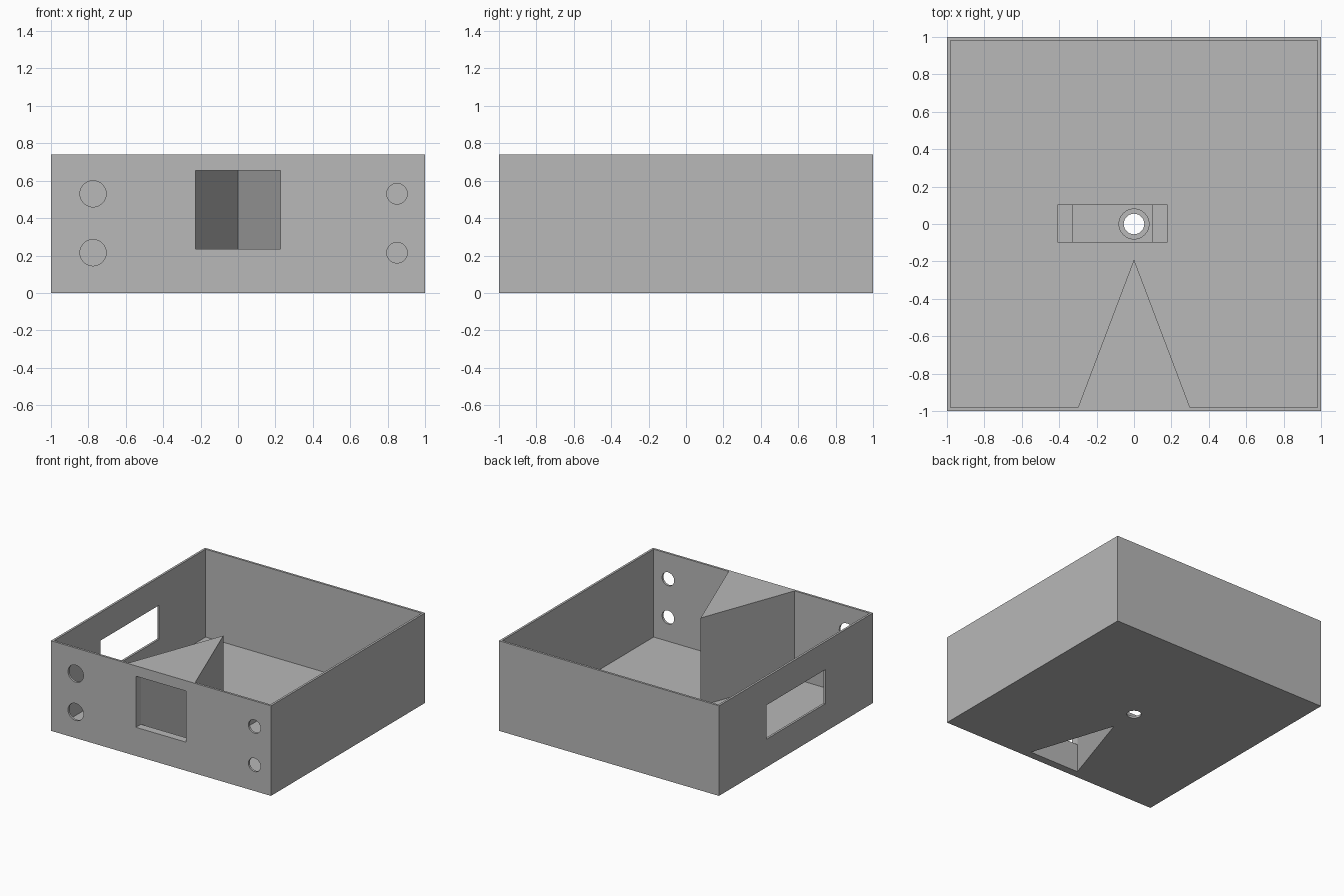
import bpy
import bmesh
from math import cos, sin, tau

cube = bpy.data.objects.get("Cube")
if cube:
    bpy.data.objects.remove(cube, do_unlink=True)

HEIGHT, WALL = 0.74, 0.018
INNER = 1 - WALL

grey = bpy.data.materials.new("light_grey")
grey.use_nodes = True
grey.diffuse_color = (0.48, 0.48, 0.48, 1)
grey.node_tree.nodes["Principled BSDF"].inputs["Base Color"].default_value = grey.diffuse_color


def prism(name, outline, low, high, axis="z"):
    """Extrude an outline: (x, y) along z, or (x, z) along y."""
    bm = bmesh.new()
    place = (lambda a, b, c: (a, b, c)) if axis == "z" else (lambda a, b, c: (a, c, b))
    bottom = [bm.verts.new(place(a, b, low)) for a, b in outline]
    top = [bm.verts.new(place(a, b, high)) for a, b in outline]
    bm.faces.new(bottom)
    bm.faces.new(top)
    for i in range(len(outline)):
        j = (i + 1) % len(outline)
        bm.faces.new((bottom[i], bottom[j], top[j], top[i]))
    bmesh.ops.recalc_face_normals(bm, faces=bm.faces)
    mesh = bpy.data.meshes.new(name)
    bm.to_mesh(mesh)
    bm.free()
    mesh.materials.append(grey)
    obj = bpy.data.objects.new(name, mesh)
    bpy.context.collection.objects.link(obj)
    return obj


def rect(x0, x1, y0, y1):
    return [(x0, y0), (x1, y0), (x1, y1), (x0, y1)]


def circle(x, y, radius, sides=48):
    return [(x + radius * cos(tau * i / sides), y + radius * sin(tau * i / sides))
            for i in range(sides)]


def cut(target, cutter):
    cutter.hide_render = True
    mod = target.modifiers.new("cut", "BOOLEAN")
    mod.operation = "DIFFERENCE"
    mod.solver = "EXACT"
    mod.object = cutter
    bpy.context.view_layer.objects.active = target
    bpy.ops.object.modifier_apply(modifier=mod.name)
    bpy.data.objects.remove(cutter, do_unlink=True)


# Open tray; the pocket outline leaves a wedge standing against the front wall
tray = prism("tray", rect(-1, 1, -1, 1), 0, HEIGHT)
pocket = [(-INNER, -INNER), (-0.3, -INNER), (0, -0.19), (0.3, -INNER),
          (INNER, -INNER), (INNER, INNER), (-INNER, INNER)]
cut(tray, prism("pocket_cutter", pocket, WALL, 1))

# Hollow of the wedge, open below, and the front window into it
hollow = [(-0.228, -0.935), (0.228, -0.935), (0, -0.235)]
cut(tray, prism("hollow_cutter", hollow, -0.1, HEIGHT - WALL))
cut(tray, prism("front_window_cutter", rect(-0.228, 0.228, 0.235, 0.655), -1.1, -0.932, "y"))

# Side window
cut(tray, prism("side_window_cutter", rect(-1.1, -0.9, -0.38, 0.38), 0.23, 0.51))

# Round holes in the front wall, two sizes
for x, radius in ((-0.775, 0.07), (0.85, 0.055)):
    for z in (0.215, 0.53):
        cut(tray, prism("front_hole_cutter", circle(x, z, radius), -1.1, -0.9, "y"))

# Shaft hole in the floor
cut(tray, prism("floor_hole_cutter", circle(0, 0, 0.055), -0.1, 0.1))

# Low motor mount: a thin plate with a wider bore, and an end block on each side
plate = prism("mount_plate", rect(-0.33, 0.1, -0.1, 0.105), WALL / 2, WALL + 0.012)
cut(plate, prism("bore_cutter", circle(0, 0, 0.08), -0.1, 0.1))
for name, x in (("mount_block_right", -0.41), ("mount_block_left", 0.1)):
    prism(name, rect(x, x + 0.08, -0.1, 0.105), WALL / 2, 0.1)
